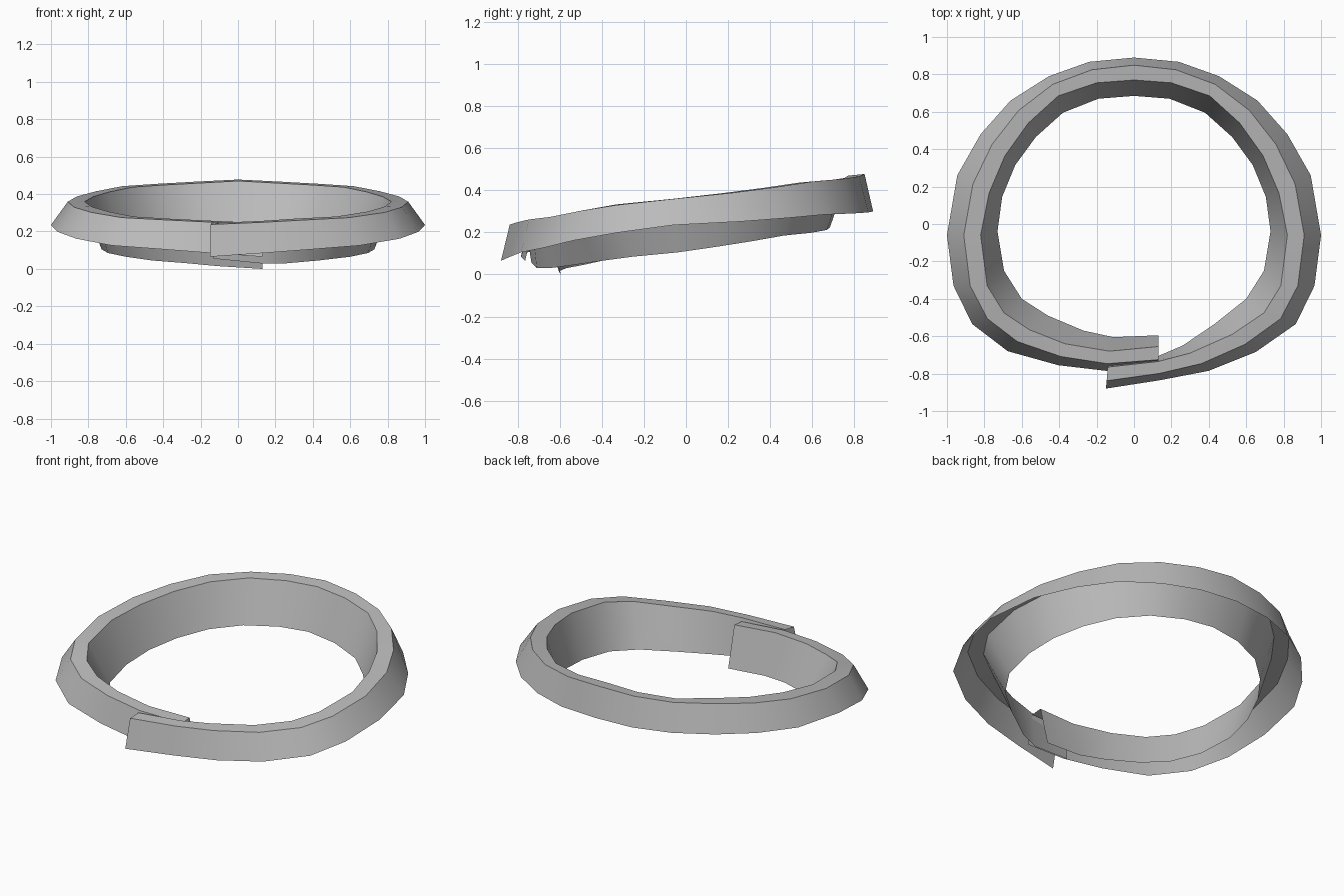
import bpy, bmesh, math

if "Cube" in bpy.data.objects:
    bpy.data.objects.remove(bpy.data.objects["Cube"])

# Half outlines from the back centre round to the front side (x, y); mirrored for both sides
SIDE = {
    "inner_hem": [(0, .685), (.19, .67), (.38, .595), (.525, .465), (.635, .315),
                  (.705, .145), (.73, -.04), (.695, -.25), (.60, -.40)],
    "fold": [(0, .77), (.2, .755), (.405, .685), (.565, .54), (.69, .365),
             (.775, .165), (.82, -.06), (.785, -.33), (.695, -.475)],
    "outer_hem": [(0, .89), (.24, .867), (.455, .79), (.66, .66), (.82, .48),
                  (.945, .26), (1, -.06), (.965, -.33), (.865, -.535)],
}
# Front ends: the right one laps over the left one
RIGHT_TIP = {
    "inner_hem": [(.43, -.535), (.26, -.65), (.12, -.71), (-.13, -.735)],
    "fold": [(.525, -.59), (.30, -.69), (.13, -.735), (-.14, -.765)],
    "outer_hem": [(.65, -.685), (.40, -.785), (.14, -.835), (-.15, -.88)],
}
LEFT_TIP = {
    "inner_hem": [(-.46, -.49), (-.27, -.57), (-.11, -.605), (.13, -.595)],
    "fold": [(-.56, -.565), (-.37, -.64), (-.13, -.68), (.13, -.655)],
    "outer_hem": [(-.675, -.68), (-.405, -.755), (-.15, -.785), (.13, -.765)],
}
# Heights at every third station from back to front
HEIGHT = {
    "inner_hem": [.225, .185, .105, .045, 0],
    "fold": [.47, .437, .36, .28, .245],
    "outer_hem": [.30, .285, .235, .125, .065],
}


def height(rail, i):
    k = min(i // 3, 3)
    t = i / 3 - k
    return HEIGHT[rail][k] * (1 - t) + HEIGHT[rail][k + 1] * t


def half_rail(rail, sign, tip):
    pts = [(sign * x, y) for x, y in SIDE[rail]] + tip[rail]
    out = [(x, y, height(rail, i)) for i, (x, y) in enumerate(pts)]
    if rail == "inner_hem" and sign > 0:      # overlapping tip sits a little higher
        out[11] = (*out[11][:2], .03)
        out[12] = (*out[12][:2], .055)
    return out


def full_rail(rail):
    left = half_rail(rail, -1, LEFT_TIP)
    return left[::-1] + half_rail(rail, 1, RIGHT_TIP)[1:]


inner, fold, outer = (full_rail(r) for r in ("inner_hem", "fold", "outer_hem"))

# Outer crease lies between the fold and the outer hem, level with the fold
crease = []
for b, d in zip(fold, outer):
    t = .66 - .16 * min(1, abs(d[0]))
    crease.append((b[0] + (d[0] - b[0]) * t, b[1] + (d[1] - b[1]) * t, b[2] + .01 * b[1]))

# Collar: inner stand, flat top band and flared outer fall, open underneath
bm = bmesh.new()
rails = [[bm.verts.new(p) for p in r] for r in (inner, fold, crease, outer)]
for a, b in zip(rails, rails[1:]):
    for i in range(len(a) - 1):
        bm.faces.new((a[i], b[i], b[i + 1], a[i + 1]))
# Make the top band face upward, the rest follows
bm.normal_update()
if sum(f.normal.z for f in bm.faces) < 0:
    bmesh.ops.reverse_faces(bm, faces=bm.faces[:])
mesh = bpy.data.meshes.new("collar")
bm.to_mesh(mesh)
bm.free()
collar = bpy.data.objects.new("collar", mesh)
bpy.context.collection.objects.link(collar)

grey = bpy.data.materials.new("light grey cloth")
grey.diffuse_color = (.5, .5, .5, 1)
grey.use_nodes = True
grey.node_tree.nodes["Principled BSDF"].inputs["Base Color"].default_value = grey.diffuse_color
mesh.materials.append(grey)

bpy.context.view_layer.objects.active = collar
collar.select_set(True)
bpy.ops.object.shade_smooth_by_angle(angle=math.radians(35))
